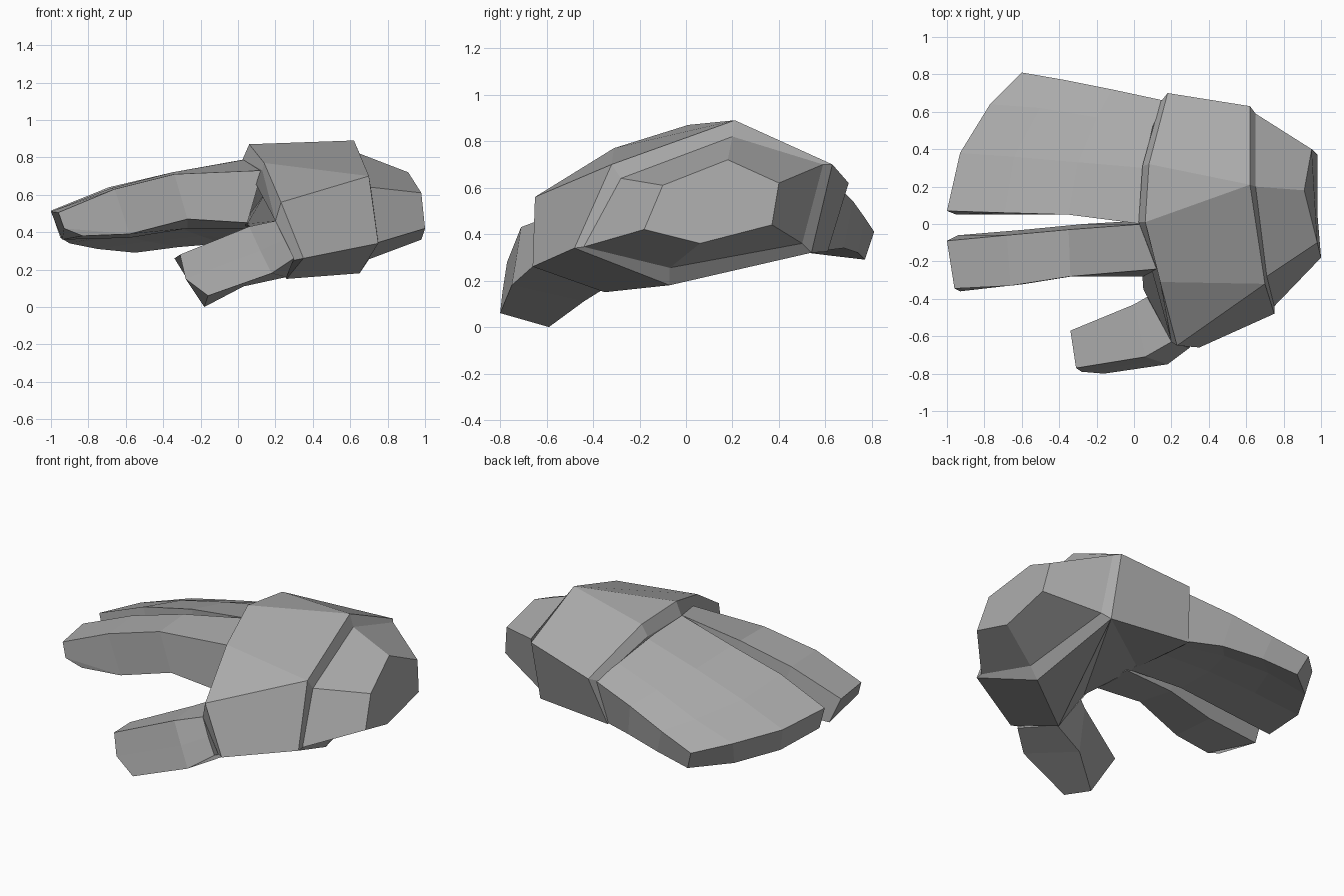
import bpy, bmesh

grey = bpy.data.materials.new("mid_grey")
grey.diffuse_color = (0.4, 0.4, 0.4, 1)


def loft(name, rings, strip_caps=False):
    """Skin matching rings of points and cap both ends, flat shaded."""
    bm = bmesh.new()
    loops = [[bm.verts.new(p) for p in ring] for ring in rings]
    n = len(loops[0])
    for a, b in zip(loops, loops[1:]):
        for i in range(n):
            j = (i + 1) % n
            bm.faces.new((a[i], a[j], b[j], b[i]))
    for ring in (loops[0], loops[-1]):
        if strip_caps:  # curved end: a row of quads from top edge to bottom edge
            for i in range(n // 2 - 1):
                bm.faces.new((ring[i], ring[i + 1], ring[n - 2 - i], ring[n - 1 - i]))
        else:
            bm.faces.new(ring)
    bmesh.ops.remove_doubles(bm, verts=bm.verts, dist=0.0005)
    bmesh.ops.recalc_face_normals(bm, faces=bm.faces)
    mesh = bpy.data.meshes.new(name)
    bm.to_mesh(mesh)
    bm.free()
    mesh.materials.append(grey)
    bpy.context.collection.objects.link(bpy.data.objects.new(name, mesh))


# Palm: bevelled knuckle rim, knuckle ring with arched underside, wrist ring
# (repeated corners collapse into triangles)
G, C, B = (.75, -.48, .34), (.70, -.32, .70), (.62, .21, .89)
J, K, I = (.62, .63, .70), (.62, .54, .32), (.65, -.07, .18)
H, H_in = (.26, -.35, .15), (.24, -.345, .18)
loft("palm", [
    [(.30, -.62, .25), (.20, -.63, .46), (.13, -.26, .73), (.025, .01, .79),
     (.045, .31, .77), (.14, .65, .60), (.09, .58, .34), (.02, .06, .44),
     (.05, -.35, .445), H_in, H_in],
    [(.35, -.66, .26), (.23, -.65, .56), (.14, -.31, .77), (.06, .01, .87),
     (.08, .32, .84), (.18, .70, .62), (.11, .61, .325), (.035, .07, .43),
     (.065, -.36, .43), H, H],
    [G, C, C, B, B, J, K, K, K, K, I]])

# Wrist cuff: stepped in from the palm and tapering to the end
loft("cuff", [
    [G, C, B, J, K, I],
    [(.75, -.44, .345), (.71, -.28, .64), (.65, .20, .82), (.65, .59, .70),
     (.66, .50, .36), (.70, -.07, .255)],
    [(1.0, -.18, .42), (.98, -.10, .61), (.91, .18, .72), (.95, .40, .62),
     (.98, .37, .44), (.98, .06, .36)]])

# Index finger, tip to knuckle, with a chamfered lower tip
low_1, low_2, low_3 = (-.58, -.32, .39), (-.27, -.27, .47), (.05, -.28, .45)
loft("index_finger", [
    [(-1.0, -.09, .51), (-.96, -.345, .505), (-.93, -.36, .42), (-.83, -.345, .38),
     (-.94, -.06, .36)],
    [(-.68, -.06, .635), (-.66, -.33, .63), low_1, low_1, (-.58, -.03, .37)],
    [(-.35, -.03, .72), (-.34, -.28, .71), low_2, low_2, (-.27, .0, .42)],
    [(.05, .0, .79), (.13, -.24, .73), low_3, low_3, (.07, .02, .42)]])

# Remaining fingers as one curved mitten, tip to knuckle
loft("joined_fingers", [
    [(-1.0, .07, .515), (-.93, .38, .48), (-.77, .64, .45), (-.60, .81, .41),
     (-.55, .77, .29), (-.75, .60, .31), (-.90, .36, .34), (-.95, .05, .37)],
    [(-.69, .06, .64), (-.64, .36, .58), (-.50, .62, .52), (-.37, .77, .47),
     (-.32, .74, .32), (-.48, .60, .35), (-.60, .34, .38), (-.62, .05, .40)],
    [(-.35, .05, .72), (-.30, .33, .67), (-.20, .57, .605), (-.12, .72, .54),
     (-.08, .68, .34), (-.20, .55, .38), (-.28, .32, .41), (-.30, .05, .43)],
    [(.04, .0, .79), (.05, .30, .75), (.10, .52, .67), (.16, .66, .60),
     (.13, .60, .33), (.10, .50, .36), (.07, .30, .41), (.05, .02, .43)]], True)

# Thumb, tip to palm
loft("thumb", [
    [(-.34, -.57, .26), (-.31, -.77, .28), (-.28, -.79, .15), (-.16, -.80, .06),
     (-.18, -.59, .0)],
    [(.0, -.43, .40), (.06, -.71, .43), (.12, -.73, .30), (.18, -.75, .18),
     (.03, -.44, .11)],
    [(.07, -.39, .43), (.20, -.63, .46), (.25, -.65, .36), (.30, -.66, .26),
     (.26, -.36, .16)]])
